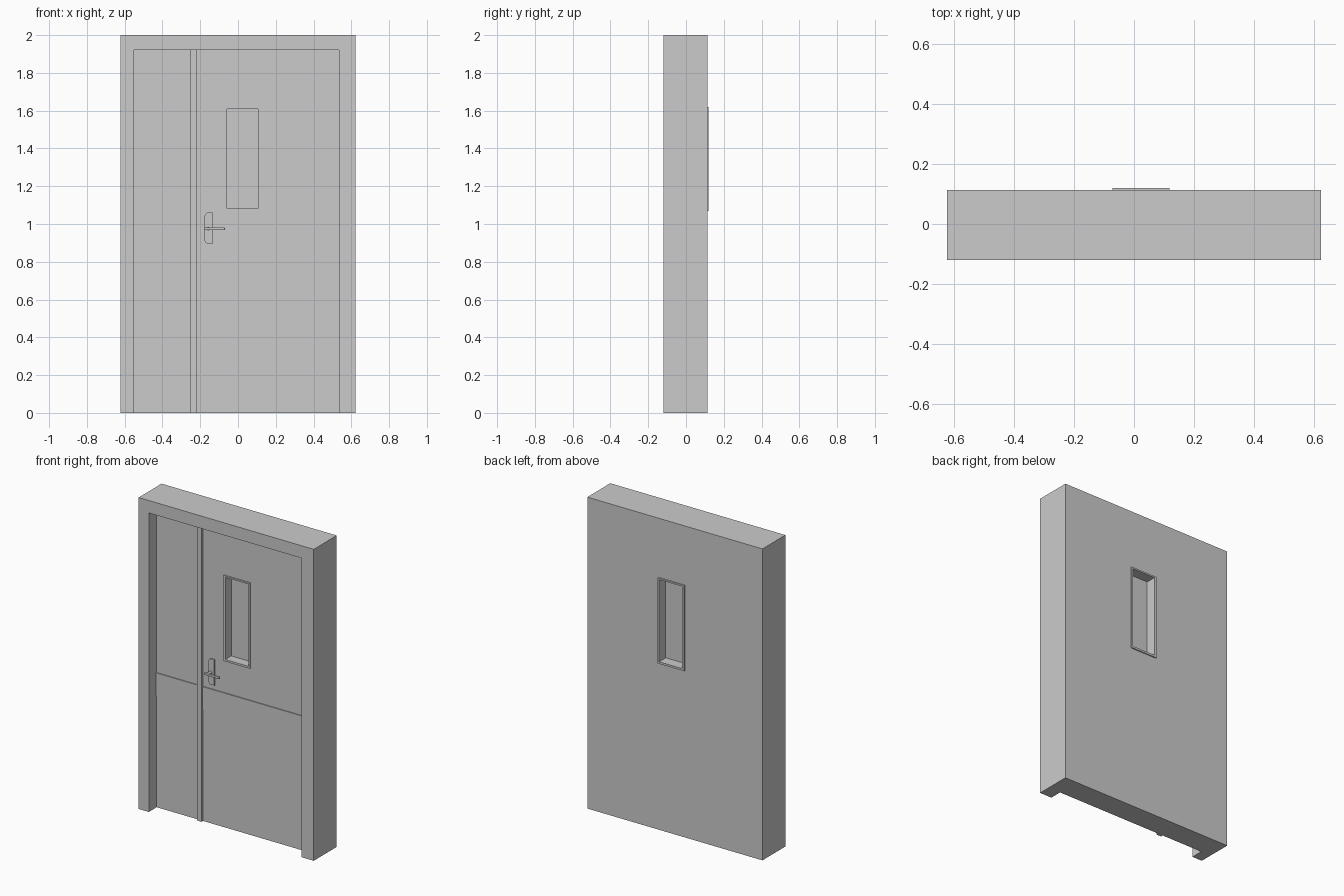
import bpy
import bmesh
from mathutils import Matrix

if "Cube" in bpy.data.objects:
    bpy.data.objects.remove(bpy.data.objects["Cube"])


def box(name, x, y, z):
    bm = bmesh.new()
    bmesh.ops.create_cube(bm, size=1)
    for v in bm.verts:
        v.co = [r[0] if c < 0 else r[1] for c, r in zip(v.co, (x, y, z))]
    return finish(name, bm)


def finish(name, bm):
    bmesh.ops.recalc_face_normals(bm, faces=bm.faces)
    me = bpy.data.meshes.new(name)
    bm.to_mesh(me)
    bm.free()
    ob = bpy.data.objects.new(name, me)
    bpy.context.collection.objects.link(ob)
    return ob


def cut(target, cutter):
    cutter.hide_render = True
    cutter.hide_viewport = True
    cutter.display_type = 'WIRE'
    m = target.modifiers.new("cut", 'BOOLEAN')
    m.operation = 'DIFFERENCE'
    m.solver = 'EXACT'
    m.object = cutter


def prism(name, pts, y0, y1):
    # outline in the xz plane, extruded along y
    bm = bmesh.new()
    f = bm.faces.new([bm.verts.new((px, y0, pz)) for px, pz in pts])
    r = bmesh.ops.extrude_face_region(bm, geom=[f])
    for v in r['geom']:
        if isinstance(v, bmesh.types.BMVert):
            v.co.y = y1
    return finish(name, bm)


def ring(name, outer, inner, y0, y1):
    # rectangular trim: four joined corners, front, back and side walls
    bm = bmesh.new()
    loops = []
    for (xa, xb, za, zb), y in ((outer, y0), (inner, y0), (inner, y1), (outer, y1)):
        loops.append([bm.verts.new((px, y, pz))
                      for px, pz in ((xa, za), (xb, za), (xb, zb), (xa, zb))])
    for k in range(4):
        a, b = loops[k], loops[(k + 1) % 4]
        for i in range(4):
            j = (i + 1) % 4
            bm.faces.new((a[i], a[j], b[j], b[i]))
    return finish(name, bm)


FRONT, BACK, LEAF = -0.12, 0.113, -0.04
OUT = (-0.071, 0.118, 1.07, 1.62)
INN = (-0.057, 0.107, 1.083, 1.61)

# frame and door leaves in one body, with the front recess and window opening
body = box("door_body", (-0.622, 0.622), (FRONT, BACK), (0, 2))
cut(body, box("recess_cutter", (-0.55, 0.535), (-0.2, LEAF), (-0.1, 1.92)))
cut(body, box("window_cutter", INN[:2], (-0.19, 0.2), INN[2:]))

# window pane and trims on both faces
box("window_pane", INN[:2], (0.013, 0.053), INN[2:])
ring("window_trim_front", OUT, INN, LEAF - 0.007, LEAF)
ring("window_trim_back", OUT, INN, BACK, 0.12)

# meeting strip between the two leaves
box("meeting_strip", (-0.254, -0.22), (LEAF - 0.015, LEAF), (0, 1.92))

# horizontal bands on each leaf
for side, x in (("left", (-0.55, -0.254)), ("right", (-0.22, 0.535))):
    box("rail_band_" + side, x, (LEAF - 0.006, LEAF), (0.72, 0.865))

# handle plate with clipped outer corners
prism("handle_plate", [(-0.18, 0.915), (-0.165, 0.895), (-0.135, 0.895),
                       (-0.135, 1.06), (-0.165, 1.06), (-0.18, 1.04)],
      LEAF - 0.009, LEAF)

# handle spindle and lever
bm = bmesh.new()
bmesh.ops.create_cone(bm, cap_ends=True, segments=16, radius1=0.009, radius2=0.009,
                      depth=0.036,
                      matrix=Matrix.Translation((-0.158, LEAF - 0.022, 0.975))
                      @ Matrix.Rotation(1.5707963, 4, 'X'))
spindle = finish("handle_spindle", bm)
lever = box("handle_lever", (-0.18, -0.07), (LEAF - 0.05, LEAF - 0.038), (0.968, 0.982))
bev = lever.modifiers.new("soft_edges", 'BEVEL')
bev.width = 0.003
bev.segments = 2
